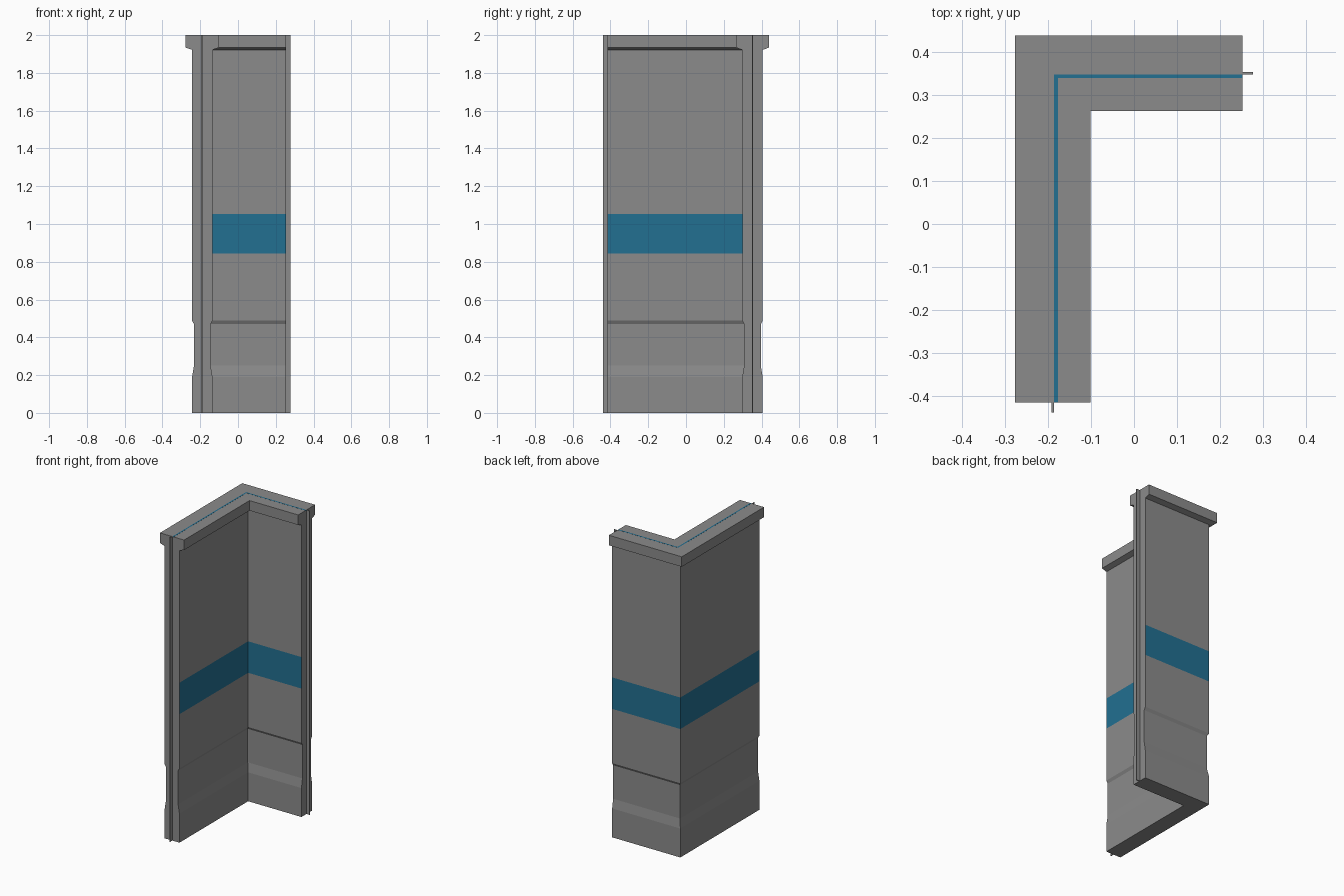
import bpy, bmesh

if "Cube" in bpy.data.objects:
    bpy.data.objects.remove(bpy.data.objects["Cube"])

CX, CY = -0.189, 0.352          # centre line of the two wall arms
BAND = (0.845, 1.052)           # painted band heights


def material(name, rgb):
    m = bpy.data.materials.new(name)
    m.diffuse_color = (*rgb, 1)
    m.use_nodes = True
    m.node_tree.nodes["Principled BSDF"].inputs["Base Color"].default_value = m.diffuse_color
    return m


grey = material("concrete grey", (0.26, 0.26, 0.26))
blue = material("band blue", (0.016, 0.16, 0.285))


def sweep_corner(name, profile, end_y, end_x, mats):
    """Sweep a closed (offset, z) profile round the mitred L-shaped corner."""
    bm = bmesh.new()
    rings = [
        [bm.verts.new((CX - d, end_y, z)) for d, z in profile],
        [bm.verts.new((CX - d, CY + d, z)) for d, z in profile],
        [bm.verts.new((end_x, CY + d, z)) for d, z in profile],
    ]
    n = len(profile)
    for a, b in zip(rings, rings[1:]):
        for i in range(n):
            j = (i + 1) % n
            bm.faces.new((a[i], a[j], b[j], b[i]))
    bm.faces.new(rings[0])
    bm.faces.new(rings[-1][::-1])
    bmesh.ops.recalc_face_normals(bm, faces=bm.faces)
    mesh = bpy.data.meshes.new(name)
    bm.to_mesh(mesh)
    bm.free()
    for m in mats:
        mesh.materials.append(m)
    obj = bpy.data.objects.new(name, mesh)
    bpy.context.collection.objects.link(obj)
    return obj


# Wall: plinth, recess, body with band, and cap, mirrored to both sides
half = [(0.054, 0), (0.054, 0.19), (0.044, 0.25), (0.044, 0.47), (0.054, 0.488),
        (0.054, BAND[0]), (0.054, BAND[1]), (0.054, 1.922), (0.088, 1.934), (0.088, 2.0)]
profile = half + [(-d, z) for d, z in reversed(half)]
wall = sweep_corner("corner_wall", profile, -0.416, 0.253, [grey, blue])
for f in wall.data.polygons:
    zs = [wall.data.vertices[v].co.z for v in f.vertices]
    if min(zs) > BAND[0] - 0.01 and max(zs) < BAND[1] + 0.01:
        f.material_index = 1


def bar(d0, d1, z0, z1):
    return [(d0, z0), (d1, z0), (d1, z1), (d0, z1)]


# Thin joining tongue protruding from both wall ends
sweep_corner("joining_tongue", bar(-0.003, 0.003, 0.0005, 1.9995), -0.44, 0.277, [grey])

# Narrow blue line along the top of the cap
sweep_corner("top_line", bar(-0.012, -0.003, 1.995, 2.0005), -0.416, 0.253, [blue])
